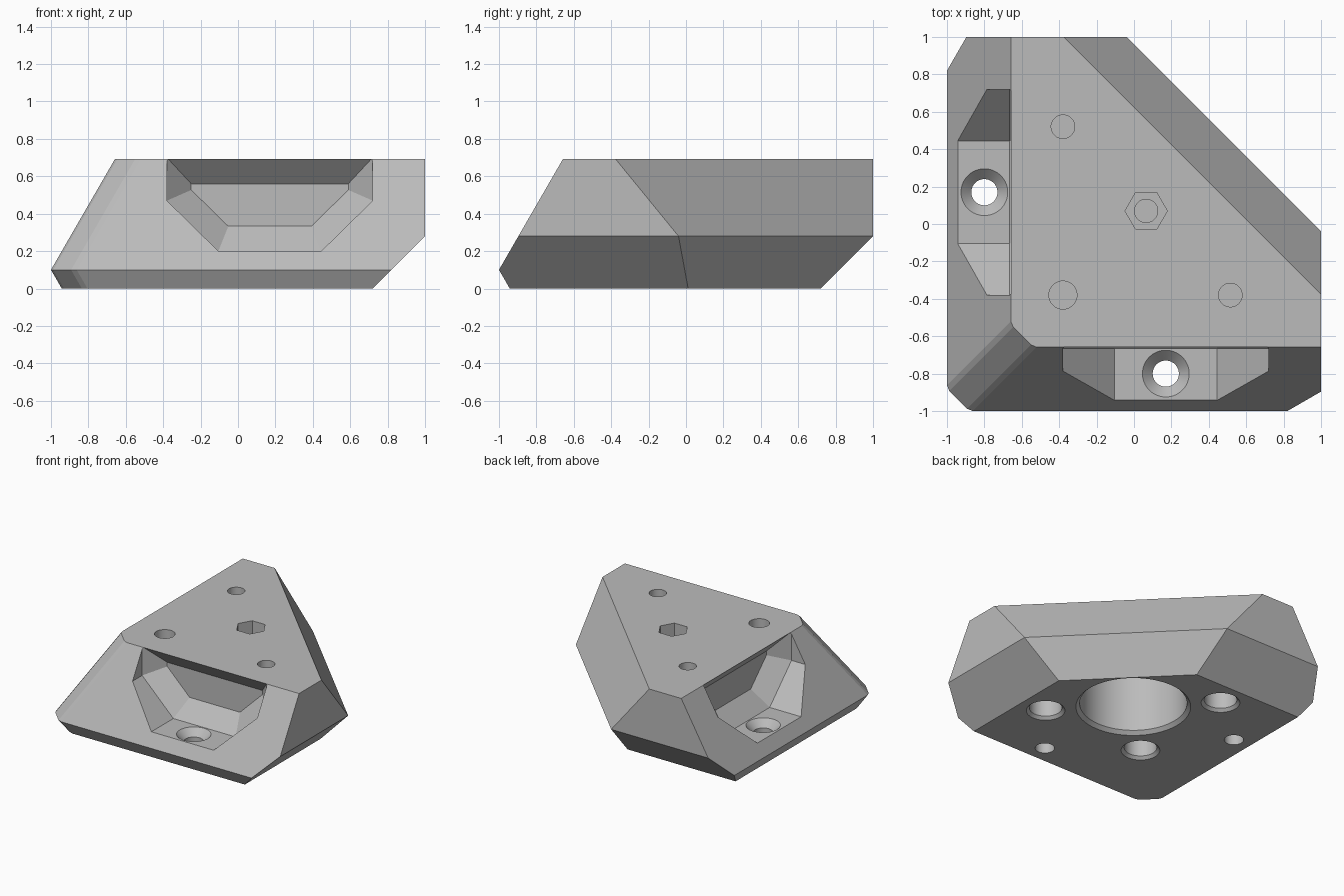
import bpy, bmesh, math
from mathutils import Vector

if "Cube" in bpy.data.objects:
    bpy.data.objects.remove(bpy.data.objects["Cube"])

TOP = 0.692
K = math.tan(math.radians(30))

grey = bpy.data.materials.new("light_grey")
grey.diffuse_color = (0.5, 0.5, 0.5, 1)
grey.use_nodes = True
grey.node_tree.nodes["Principled BSDF"].inputs["Base Color"].default_value = grey.diffuse_color


def make(name, bm):
    bmesh.ops.recalc_face_normals(bm, faces=bm.faces)
    mesh = bpy.data.meshes.new(name)
    bm.to_mesh(mesh)
    bm.free()
    ob = bpy.data.objects.new(name, mesh)
    bpy.context.collection.objects.link(ob)
    mesh.materials.append(grey)
    return ob


def slice_off(bm, point, normal):
    """Remove everything beyond a plane and cap the cut."""
    cut = bmesh.ops.bisect_plane(
        bm, geom=bm.verts[:] + bm.edges[:] + bm.faces[:], dist=1e-5,
        plane_co=Vector(point), plane_no=Vector(normal).normalized(), clear_outer=True)
    edges = [e for e in cut["geom_cut"] if isinstance(e, bmesh.types.BMEdge) and e.is_boundary]
    if edges:
        bmesh.ops.holes_fill(bm, edges=edges, sides=0)


def stack(name, rings, swap=False):
    """Closed solid through a list of equal-length point rings."""
    bm = bmesh.new()
    loops = [[bm.verts.new((p[1], p[0], p[2]) if swap else p) for p in r] for r in rings]
    n = len(loops[0])
    for a, b in zip(loops, loops[1:]):
        for i in range(n):
            j = (i + 1) % n
            bm.faces.new((a[i], a[j], b[j], b[i]))
    bm.faces.new(loops[0])
    bm.faces.new(loops[-1])
    cutter = make(name, bm)
    cutter.hide_render = True
    cutters.append(cutter)


def lathe(name, x, y, profile, n=64):
    """Round (or n-sided) upright cutter from (radius, height) pairs."""
    stack(name, [[(x + r * math.cos(math.tau * i / n), y + r * math.sin(math.tau * i / n), z)
                  for i in range(n)] for r, z in profile])


# Body: a block trimmed by sloping planes
bm = bmesh.new()
bmesh.ops.create_cube(bm, size=4)
slice_off(bm, (0, 0, 0), (0, 0, -1))
slice_off(bm, (0, 0, TOP), (0, 0, 1))
slice_off(bm, (1, 0, 0), (1, 0, 0))
slice_off(bm, (0, 1, 0), (0, 1, 0))
slice_off(bm, (0.72, 0, 0), (1, 0, -1))
slice_off(bm, (0, 0.72, 0), (0, 1, -1))
for side in (1, -1):
    # long diagonal face, sloping both ways from its ridge
    slice_off(bm, (0.48, 0.48, 0.28), (1, 1, side * K * math.sqrt(2)))
    # left and front faces, with the softened chamfer between them
    for angle, point in ((0, (-1, -0.88)), (90, (-0.88, -1)), (45, (-0.94, -0.94)),
                         (22.5, (-0.994, -0.877)), (67.5, (-0.877, -0.994))):
        c, s = math.cos(math.radians(angle)), math.sin(math.radians(angle))
        slice_off(bm, (*point, 0.1), (-c, -s, side * K * (c + s)))
body = make("corner_block", bm)

cutters = []
# Side pockets with a chamfered back, and their countersunk screw holes
wide = [(-0.55, 0.70), (-0.55, 0.47), (-0.275, 0.20), (0.275, 0.20), (0.55, 0.47), (0.55, 0.70)]
deep = [(-0.42, 0.56), (-0.42, 0.527), (-0.222, 0.333), (0.222, 0.333), (0.42, 0.527), (0.42, 0.56)]
for swap in (False, True):
    stack("pocket_cutter", [[(0.17 + u, y, z) for u, z in ring]
                            for y, ring in ((-1.2, wide), (-0.665, wide), (-0.535, deep))], swap)
    x, y = (-0.8, 0.17) if swap else (0.17, -0.8)
    lathe("screw_cutter", x, y, [(0.07, -0.1), (0.07, 0.145), (0.125, 0.2), (0.125, 0.21)])

# Three post sockets below, each with a blind hole above
for x, y, r in ((-0.38, 0.52, 0.063), (-0.38, -0.38, 0.075), (0.515, -0.38, 0.063)):
    lathe("socket_cutter", x, y, [(0.14, -0.05), (0.14, 0), (0.118, 0.022), (0.118, 0.45)])
    lathe("top_hole_cutter", x, y, [(r, 0.48), (r, 0.8)])

# Large central bore below, hexagon recess with a blind hole above
lathe("bore_cutter", 0.065, 0.07, [(0.415, -0.05), (0.415, 0), (0.388, 0.027), (0.388, 0.5)], 96)
lathe("hexagon_cutter", 0.065, 0.07, [(0.113, 0.58), (0.113, 0.8)], 6)
lathe("centre_hole_cutter", 0.065, 0.07, [(0.062, 0.53), (0.062, 0.6)])

for cutter in cutters:
    mod = body.modifiers.new("cut", "BOOLEAN")
    mod.operation, mod.solver, mod.object = "DIFFERENCE", "EXACT", cutter

# Apply the cuts and drop the cutters
result = bpy.data.meshes.new_from_object(body.evaluated_get(bpy.context.evaluated_depsgraph_get()))
body.modifiers.clear()
body.data = result
for cutter in cutters:
    bpy.data.objects.remove(cutter)

bpy.context.view_layer.objects.active = body
body.select_set(True)
bpy.ops.object.shade_smooth_by_angle(angle=math.radians(12))
